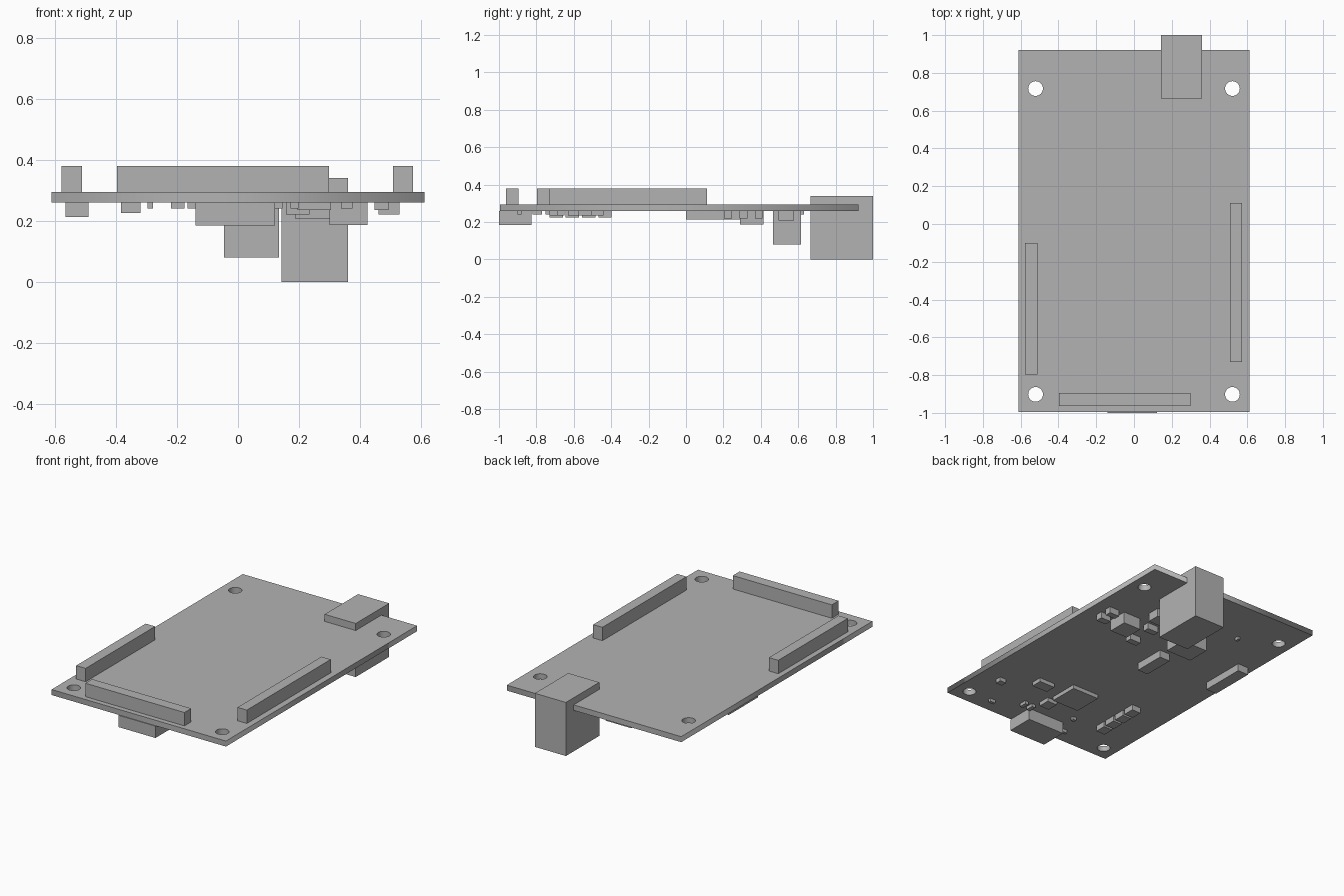
import bpy
import math

cube = bpy.data.objects.get("Cube")
if cube:
    bpy.data.objects.remove(cube, do_unlink=True)

grey = bpy.data.materials.new("plain_grey")
grey.use_nodes = True
colour = (0.45, 0.45, 0.45, 1)
grey.diffuse_color = colour
grey.node_tree.nodes["Principled BSDF"].inputs["Base Color"].default_value = colour

BOARD_BOTTOM, BOARD_TOP = 0.26, 0.295


def add_object(name, mesh):
    mesh.materials.clear()
    mesh.materials.append(grey)
    obj = bpy.data.objects.new(name, mesh)
    bpy.context.collection.objects.link(obj)
    return obj


def box(name, x, y, z):
    """Box spanning the given (low, high) range on each axis."""
    corners = [(a, b, c) for a in x for b in y for c in z]
    faces = [(0, 1, 3, 2), (4, 6, 7, 5), (0, 4, 5, 1),
             (2, 3, 7, 6), (0, 2, 6, 4), (1, 5, 7, 3)]
    mesh = bpy.data.meshes.new(name)
    mesh.from_pydata(corners, [], faces)
    return add_object(name, mesh)


def under(name, x, y, z):
    """Component hanging from the underside of the board down to z."""
    return box(name, x, y, (z, BOARD_BOTTOM))


def outline(curve, points):
    spline = curve.splines.new("POLY")
    spline.points.add(len(points) - 1)
    for p, (x, y) in zip(spline.points, points):
        p.co = (x, y, 0, 1)
    spline.use_cyclic_u = True


# Circuit board: a filled outline with four mounting holes
curve = bpy.data.curves.new("board_outline", "CURVE")
curve.dimensions = "2D"
curve.fill_mode = "BOTH"
curve.extrude = (BOARD_TOP - BOARD_BOTTOM) / 2
outline(curve, [(-0.612, -0.995), (0.612, -0.995), (0.612, 0.922), (-0.612, 0.922)])
for hx in (-0.521, 0.521):
    for hy in (-0.902, 0.717):
        outline(curve, [(hx + 0.039 * math.cos(t * math.tau / 32),
                         hy + 0.039 * math.sin(t * math.tau / 32)) for t in range(32)])
helper = bpy.data.objects.new("board_helper", curve)
bpy.context.collection.objects.link(helper)
graph = bpy.context.evaluated_depsgraph_get()
board = add_object("circuit_board", bpy.data.meshes.new_from_object(helper.evaluated_get(graph)))
board.location.z = (BOARD_TOP + BOARD_BOTTOM) / 2
bpy.data.objects.remove(helper, do_unlink=True)

# Pin headers on the top side
header_z = (BOARD_TOP, 0.38)
box("right_header", (-0.578, -0.512), (-0.797, -0.1), header_z)
box("left_header", (0.508, 0.573), (-0.73, 0.112), header_z)
box("front_header", (-0.397, 0.298), (-0.963, -0.895), header_z)

# Connectors
box("rear_connector", (0.143, 0.361), (0.665, 1.0), (0.0, 0.34))
under("front_connector", (-0.14, 0.121), (-1.0, -0.825), 0.185)

# Large parts on the underside
under("tall_capacitor", (-0.046, 0.135), (0.465, 0.615), 0.08)
under("inductor", (0.3, 0.424), (0.29, 0.415), 0.187)
under("regulator", (0.187, 0.3), (0.495, 0.577), 0.207)
under("main_chip", (-0.09, 0.1), (-0.63, -0.44), 0.235)
under("memory_chip", (0.195, 0.305), (-0.575, -0.505), 0.235)
under("small_chip", (0.05, 0.12), (-0.73, -0.655), 0.235)
under("side_socket", (-0.566, -0.49), (0.085, 0.38), 0.213)
under("middle_socket", (-0.105, -0.03), (0.0, 0.205), 0.213)

# Row of four equal chips
for i in range(4):
    y = -0.73 + i * 0.087
    under(f"row_chip_{i + 1}", (-0.384, -0.32), (y, y + 0.072), 0.225)

# Diodes beside the inductor
for name, y in (("front", (0.285, 0.33)), ("back", (0.37, 0.41))):
    under(f"{name}_outer_diode", (0.46, 0.53), y, 0.22)
under("front_inner_diode", (0.157, 0.235), (0.207, 0.247), 0.22)
under("back_inner_diode", (0.157, 0.235), (0.37, 0.41), 0.22)

# Small passive parts
under("crystal", (0.447, 0.493), (-0.69, -0.65), 0.235)
under("left_resistor", (0.338, 0.375), (-0.9, -0.88), 0.24)
for x in (0.12, 0.172):
    under("filter_resistor", (x, x + 0.026), (-0.82, -0.77), 0.24)
under("chip_resistor", (-0.165, -0.14), (-0.752, -0.73), 0.24)
under("front_resistor", (-0.22, -0.175), (-0.9, -0.88), 0.24)
under("status_light", (-0.296, -0.278), (0.605, 0.63), 0.24)
